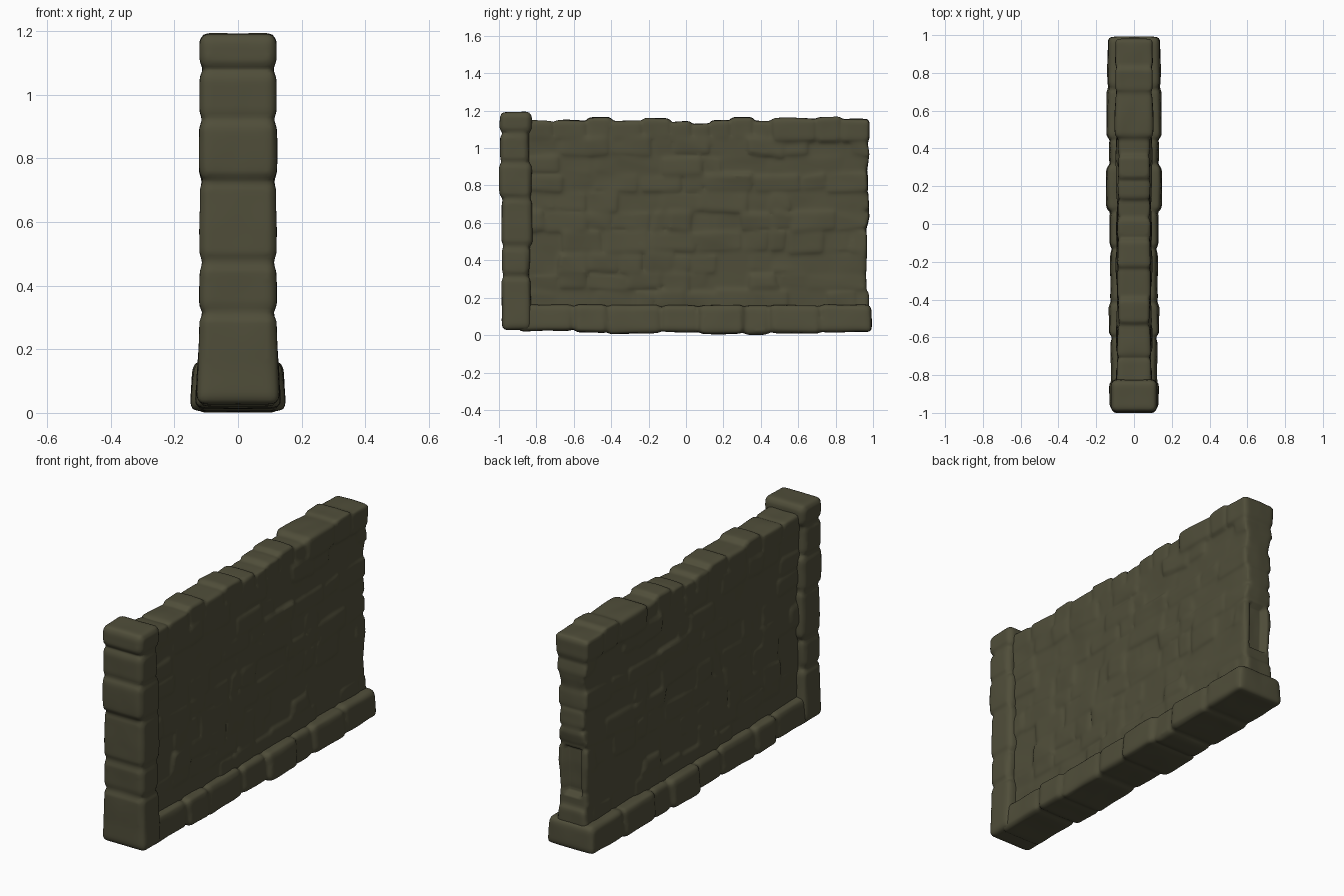
import bpy, bmesh, random
from mathutils import Vector, noise

if "Cube" in bpy.data.objects:
    bpy.data.objects.remove(bpy.data.objects["Cube"])

random.seed(7)

stone = bpy.data.materials.new("mossy dark stone")
stone.diffuse_color = (0.080, 0.076, 0.042, 1)
stone.use_nodes = True
stone.node_tree.nodes["Principled BSDF"].inputs["Base Color"].default_value = stone.diffuse_color


def block(bm, hx, y0, y1, z0, z1, jit=0.006, bevel=0.02, hx2=None):
    """Worn stone, symmetric in x; hx at the bottom, hx2 at the top."""
    hx2 = hx if hx2 is None else hx2
    ring = []
    for y, z, h in ((y0, z0, hx), (y1, z0, hx), (y1, z1, hx2), (y0, z1, hx2)):
        y += random.uniform(-jit, jit)
        z += random.uniform(-jit, jit)
        h += random.uniform(-jit, jit) * 0.5
        ring.append((bm.verts.new((-h, y, z)), bm.verts.new((h, y, z))))
    faces = [bm.faces.new([r[0] for r in ring]), bm.faces.new([r[1] for r in reversed(ring)])]
    for i in range(4):
        a, b = ring[i], ring[(i + 1) % 4]
        faces.append(bm.faces.new((a[0], a[1], b[1], b[0])))
    bmesh.ops.recalc_face_normals(bm, faces=faces)
    edges = list({e for f in faces for e in f.edges})
    bmesh.ops.bevel(bm, geom=edges, offset=bevel, segments=2, profile=0.5, affect='EDGES')


def finish(bm, name, smooth=3, wobble=0.006, slot=False):
    """Fuse the stones into one worn surface, then weather it."""
    me = bpy.data.meshes.new(name + "_stones")
    bm.to_mesh(me)
    bm.free()
    ob = bpy.data.objects.new(name, me)
    bpy.context.collection.objects.link(ob)
    rm = ob.modifiers.new("fuse", 'REMESH')
    rm.mode = 'VOXEL'
    rm.voxel_size = 0.012
    sm = ob.modifiers.new("wear", 'SMOOTH')
    sm.factor = 0.5
    sm.iterations = smooth
    deps = bpy.context.evaluated_depsgraph_get()
    new = bpy.data.meshes.new_from_object(ob.evaluated_get(deps))
    ob.modifiers.clear()
    ob.data = new
    new.name = name
    # read all normals before moving anything
    pts = [(v.co.copy(), v.normal.copy()) for v in new.vertices]
    flat = []
    for co, n in pts:
        co = co + n * noise.noise(Vector((abs(co.x), co.y, co.z)) * 7) * wobble
        # shallow slot in the open end of the wall
        if slot and co.y > 0.93 and abs(co.x) < 0.05 and 0.30 < co.z < 0.55:
            co.y -= 0.03
        flat.extend(co)
    new.vertices.foreach_set("co", flat)
    new.materials.clear()
    new.materials.append(stone)
    new.polygons.foreach_set("material_index", [0] * len(new.polygons))
    new.polygons.foreach_set("use_smooth", [True] * len(new.polygons))
    new.update()
    return ob


# Wall panel: core slab with courses of irregular stones
bm = bmesh.new()
block(bm, 0.079, -0.90, 0.955, 0.08, 1.10, 0, 0.01)
z = 0.13
for h in (0.11, 0.09, 0.11, 0.12, 0.10, 0.11, 0.09, 0.10, 0.10):
    y = -0.86
    while y < 0.965:
        y1 = y + random.uniform(0.09, 0.26)
        if y1 > 0.90:
            y1 = 0.972
        hx = random.choice((0.078, 0.084, 0.088, 0.092))
        block(bm, hx, y, y1, z, z + h, 0.012, 0.012, hx + random.uniform(-0.006, 0.006))
        y = y1
    z += h

# Top course with an uneven outline
tops = [(-0.86, 1.145), (-0.71, 1.152), (-0.53, 1.165), (-0.40, 1.145), (-0.23, 1.158),
        (-0.08, 1.142), (0.03, 1.135), (0.13, 1.152), (0.24, 1.170), (0.36, 1.145),
        (0.46, 1.158), (0.70, 1.172), (0.83, 1.160), (0.978, 0)]
for (a, t), (b, _) in zip(tops, tops[1:]):
    hx = 0.100 if a > 0.4 else 0.088
    block(bm, hx, a, b, 1.035, t, 0.006, 0.018)
finish(bm, "wall_panel", 2, slot=True)

# End post: stacked stones
bm = bmesh.new()
block(bm, 0.108, -0.975, -0.84, 0.06, 1.14, 0, 0.02)
levels = (0.028, 0.315, 0.475, 0.73, 0.92, 1.08, 1.192)
for i, (a, b) in enumerate(zip(levels, levels[1:])):
    lo = 0.132 if i == 0 else 0.121
    y0 = (-0.985, -0.985, -0.985, -1.0, -0.998, -0.997)[i]
    y1 = (-0.83, -0.835, -0.82, -0.825, -0.84, -0.825)[i]
    block(bm, lo, y0, y1, a, b, 0.004, 0.024, 0.120)
finish(bm, "end_post", 3, 0.004)

# Plinth: a row of long low stones, wider at the foot
bm = bmesh.new()
ys = (-0.90, -0.60, -0.42, -0.13, 0.07, 0.31, 0.45, 0.72, 0.992)
hw = (0.126, 0.136, 0.128, 0.134, 0.151, 0.134, 0.148, 0.143)
zb = (0.022, 0.012, 0.008, 0.016, 0.004, 0.000, 0.010, 0.012)
block(bm, 0.115, -0.88, 0.96, 0.04, 0.145, 0, 0.02)
for a, b, h, z0 in zip(ys, ys[1:], hw, zb):
    block(bm, h, a, b, z0, 0.162, 0.004, 0.022, h - 0.01)
finish(bm, "plinth", 3, 0.004)
